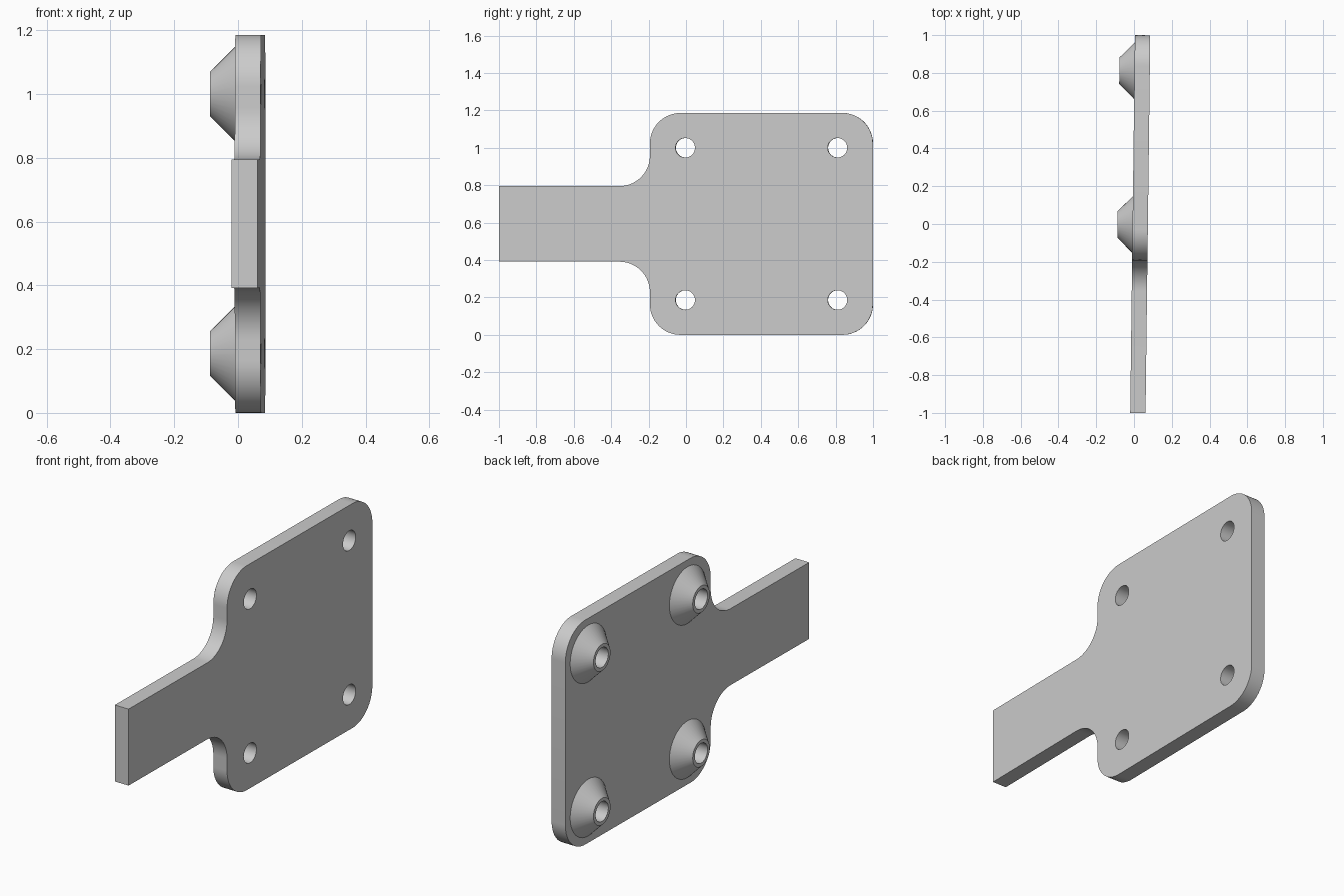
import bpy
import bmesh
from math import cos, sin, pi, radians
from mathutils import Matrix

cube = bpy.data.objects.get("Cube")
if cube:
    bpy.data.objects.remove(cube, do_unlink=True)

THICK, TILT, FACE_X = 0.081, -0.0125, -0.0075
MID_Y, MID_Z, HOLE_R = 0.404, 0.593, 0.052
CORNER_R, BAR_HALF, SPACING = 0.163, 0.202, 0.407
HOLES = [(MID_Y + a * SPACING, MID_Z + b * SPACING) for a in (-1, 1) for b in (-1, 1)]

grey = bpy.data.materials.new("plain grey")
grey.use_nodes = True
grey.diffuse_color = (0.6, 0.6, 0.6, 1)
grey.node_tree.nodes["Principled BSDF"].inputs["Base Color"].default_value = (0.6, 0.6, 0.6, 1)


def arc(cy, cz, r, start, end, steps=16):
    angles = [radians(start + (end - start) * i / steps) for i in range(steps + 1)]
    return [(cy + r * cos(a), cz + r * sin(a)) for a in angles]


def finish(name, bm):
    # Turn the bmesh into an object that shares the slight tilt of the plate
    bmesh.ops.recalc_face_normals(bm, faces=bm.faces)
    mesh = bpy.data.meshes.new(name)
    bm.to_mesh(mesh)
    bm.free()
    mesh.materials.append(grey)
    mesh.shade_smooth()
    mesh.set_sharp_from_angle(angle=radians(30))
    obj = bpy.data.objects.new(name, mesh)
    bpy.context.collection.objects.link(obj)
    obj.matrix_world = Matrix.Translation((FACE_X, 0, 0)) @ Matrix.Rotation(TILT, 4, "Z")


# Plate outline: upper half, then its mirror image below the middle line
left, right, r = -0.192, 1.0, CORNER_R
top = MID_Z * 2
upper = [(-1.0, MID_Z + BAR_HALF)]
upper += arc(left - r, MID_Z + BAR_HALF + r, r, -90, 0)
upper += arc(left + r, top - r, r, 180, 90)
upper += arc(right - r, top - r, r, 90, 0)
outline = upper + [(y, top - z) for y, z in reversed(upper)]

# Flat plate with its bar and four round holes
bm = bmesh.new()
loops = [outline] + [arc(y, z, HOLE_R, 0, 360, 40)[:-1] for y, z in HOLES]
for loop in loops:
    verts = [bm.verts.new((0, y, z)) for y, z in loop]
    for i, v in enumerate(verts):
        bm.edges.new((verts[i - 1], v))
bmesh.ops.triangle_fill(bm, edges=bm.edges[:], use_beauty=True)
extruded = bmesh.ops.extrude_face_region(bm, geom=bm.faces[:], use_keep_orig=True)
moved = [g for g in extruded["geom"] if isinstance(g, bmesh.types.BMVert)]
bmesh.ops.translate(bm, verts=moved, vec=(THICK, 0, 0))
finish("plate", bm)

# Hollow conical bosses around the holes on the back of the plate
PROFILE = [(0, 0.15), (-0.08, 0.07), (-0.08, HOLE_R), (0, HOLE_R)]
for n, (y, z) in enumerate(HOLES, 1):
    bm = bmesh.new()
    verts = [bm.verts.new((x, y + rad, z)) for x, rad in PROFILE]
    edges = [bm.edges.new(pair) for pair in zip(verts, verts[1:])]
    bmesh.ops.spin(bm, geom=verts + edges, cent=(0, y, z), axis=(1, 0, 0),
                   angle=2 * pi, steps=40, use_merge=True)
    bmesh.ops.remove_doubles(bm, verts=bm.verts[:], dist=0.0001)
    finish(f"conical_boss_{n}", bm)
